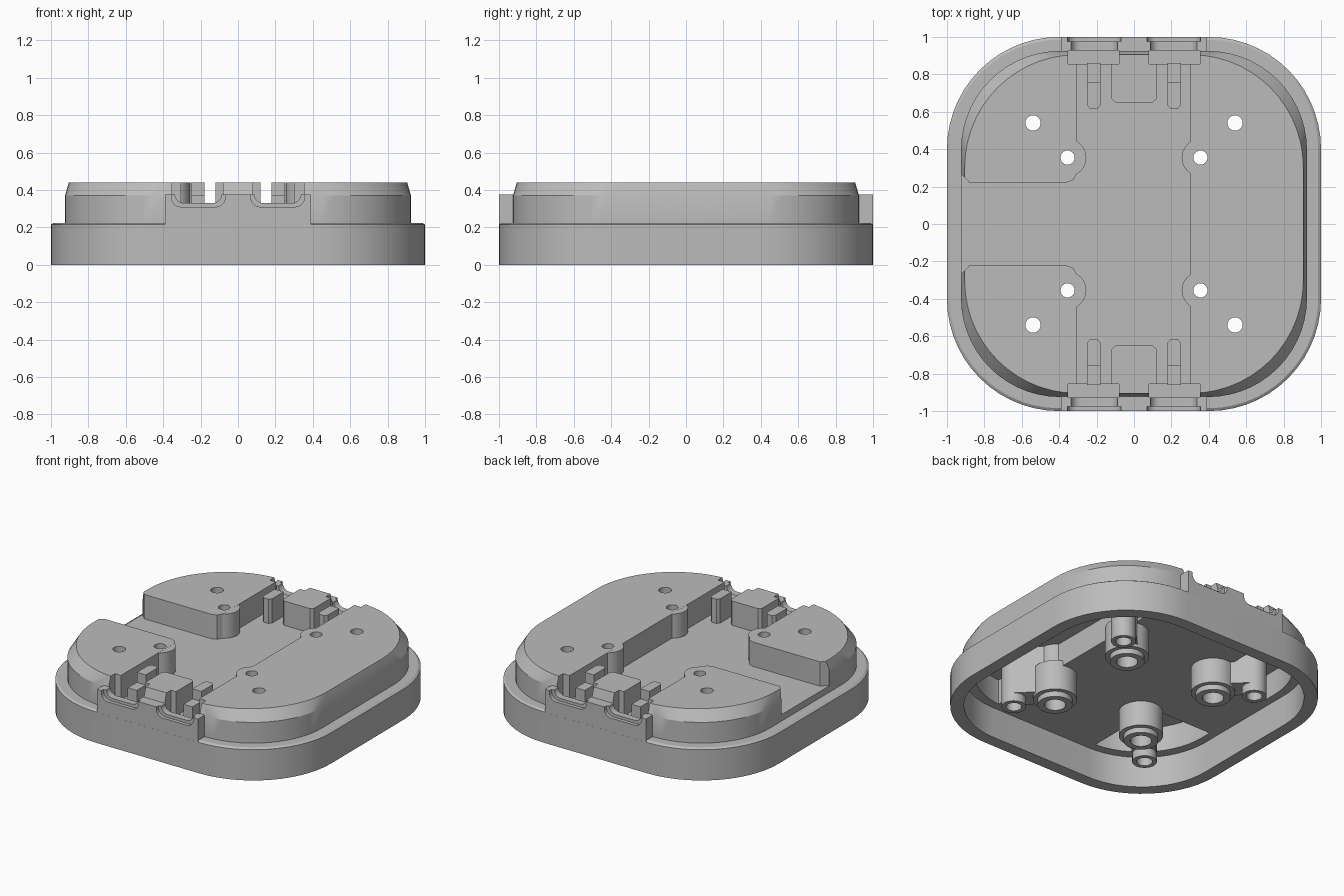
import bpy, bmesh, math

if "Cube" in bpy.data.objects:
    bpy.data.objects.remove(bpy.data.objects["Cube"], do_unlink=True)

grey = bpy.data.materials.new("plain grey")
grey.use_nodes = True
grey.diffuse_color = (0.5, 0.5, 0.5, 1)
grey.node_tree.nodes["Principled BSDF"].inputs["Base Color"].default_value = (0.5, 0.5, 0.5, 1)


def rounded_square(half, radius, steps=14):
    """Outline of a square with round corners."""
    c = half - radius
    pts = []
    for k, (sx, sy) in enumerate([(1, 1), (-1, 1), (-1, -1), (1, -1)]):
        for i in range(steps + 1):
            a = (k + i / steps) * math.pi / 2
            pts.append((sx * c + radius * math.cos(a), sy * c + radius * math.sin(a)))
    return pts


def circle(x, y, r, n=32):
    return [(x + r * math.cos(2 * math.pi * i / n), y + r * math.sin(2 * math.pi * i / n))
            for i in range(n)]


def rect(x0, x1, y0, y1):
    return [(x0, y0), (x1, y0), (x1, y1), (x0, y1)]


def loft(name, rings):
    """Solid skinned through (outline, z) rings."""
    bm = bmesh.new()
    loops = [[bm.verts.new((x, y, z)) for x, y in pts] for pts, z in rings]
    n = len(loops[0])
    for a, b in zip(loops, loops[1:]):
        for i in range(n):
            j = (i + 1) % n
            bm.faces.new((a[i], a[j], b[j], b[i]))
    bm.faces.new(loops[0][::-1])
    bm.faces.new(loops[-1])
    bmesh.ops.recalc_face_normals(bm, faces=bm.faces)
    mesh = bpy.data.meshes.new(name)
    bm.to_mesh(mesh)
    bm.free()
    obj = bpy.data.objects.new(name, mesh)
    bpy.context.collection.objects.link(obj)
    mesh.materials.append(grey)
    return obj


def prism(name, pts, z0, z1):
    return loft(name, [(pts, z0), (pts, z1)])


def combine(obj, tool, operation="DIFFERENCE"):
    """Apply a boolean and remove the tool."""
    mod = obj.modifiers.new("boolean", "BOOLEAN")
    mod.operation = operation
    mod.solver = "EXACT"
    mod.object = tool
    bpy.context.view_layer.objects.active = obj
    bpy.ops.object.modifier_apply(modifier=mod.name)
    bpy.data.objects.remove(tool, do_unlink=True)


def notch(cx, half, bottom, y0, y1):
    """U-shaped cutter running along y."""
    r = 0.05
    prof = [(cx + half, 0.6), (cx - half, 0.6)]
    for k, sx in ((2, -1), (3, 1)):
        for i in range(7):
            a = (k + i / 6) * math.pi / 2
            prof.append((cx + sx * (half - r) + r * math.cos(a), bottom + r + r * math.sin(a)))
    tool = prism("notch_cutter", prof, y0, y1)
    for v in tool.data.vertices:
        x, z, y = v.co
        v.co = (x, y, z)
    tool.data.flip_normals()
    return tool


FLOOR, TOP = 0.27, 0.44

# Stepped outer shell
body = loft("base_body", [
    (rounded_square(1.0, 0.6), 0), (rounded_square(1.0, 0.6), 0.215),
    (rounded_square(0.985, 0.585), 0.225), (rounded_square(0.925, 0.53), 0.225),
    (rounded_square(0.925, 0.53), 0.37), (rounded_square(0.905, 0.6), TOP)])

# Raised pads on the front and back walls
for s in (-1, 1):
    combine(body, prism("pad", rect(-0.39, 0.39, *sorted((s * 0.88, s * 0.9998))), 0.1, 0.375), "UNION")

# Sunken channel, leaving a centre block at each end
half = [(0.3, 0.92), (0.12, 0.92), (0.12, 0.67), (0.1, 0.65),
        (-0.1, 0.65), (-0.12, 0.67), (-0.12, 0.92), (-0.305, 0.92),
        (-0.305, 0.27), (-0.325, 0.235), (-0.36, 0.222), (-0.88, 0.222), (-0.92, 0.265), (-1.1, 0.265)]
channel = half + [(x, -y) for x, y in reversed(half)]
combine(body, prism("channel_cutter", channel, FLOOR, 0.6))

# Socket pockets and U notches through the pads
for sy in (-1, 1):
    for sx in (-1, 1):
        x0, x1 = sorted((sx * 0.08, sx * 0.352))
        y0, y1 = sorted((sy * 0.855, sy * 0.928))
        combine(body, prism("pocket_cutter", rect(x0, x1, y0, y1), 0.255, 0.6))
        for hw, low, near in ((0.125, 0.33, 0.9), (0.143, 0.31, 0.975)):
            y0, y1 = sorted((sy * near, sy * 1.1))
            combine(body, notch(sx * 0.212, hw, low, y0, y1))

# Hollow underside, deeper beneath the raised blocks
combine(body, prism("cavity_cutter", rounded_square(0.915, 0.52), -0.1, 0.215))
deep = prism("deep_cutter", rounded_square(0.86, 0.5), 0.1, 0.39)
combine(deep, prism("channel_keep", rect(-0.4, 0.4, -1.2, 1.2), 0, 0.6))
combine(deep, prism("branch_keep", rect(-1.2, 0, -0.28, 0.28), 0, 0.6))
combine(body, deep)

# Screw bosses with webs, then their holes
corners = [(sx, sy) for sx in (-1, 1) for sy in (-1, 1)]
for sx, sy in corners:
    ix, iy, ox, oy = sx * 0.355, sy * 0.355, sx * 0.54, sy * 0.54
    wx, wy = -sy * 0.055, sx * 0.055
    web = [(ix + wx, iy + wy), (ix - wx, iy - wy), (ox - wx, oy - wy), (ox + wx, oy + wy)]
    if sx * sy < 0:
        web = web[::-1]
    for pts, z0, z1 in ((web, 0.06, 0.41), (circle(ox, oy, 0.078), 0.002, 0.415),
                        (circle(ix, iy, 0.11), 0.003, 0.24), (circle(ix, iy, 0.14), 0.04, 0.25),
                        (circle(ix, iy, 0.1), 0.2, TOP - 0.0005)):
        combine(body, prism("boss", pts, z0, z1), "UNION")
for sx, sy in corners:
    for p, r, bore, depth in ((0.355, 0.038, 0.068, 0.16), (0.54, 0.041, 0.05, 0.1)):
        combine(body, prism("hole", circle(sx * p, sy * p, r, 24), -0.1, 0.6))
        combine(body, prism("bore", circle(sx * p, sy * p, bore, 24), -0.1, depth))

parts = [body]

# Stepped ribs beside the centre blocks
for sx, sy in corners:
    end = "front" if sy < 0 else "back"
    side = "left" if sx > 0 else "right"
    tall = [(0.18, 0.76), (0.18, 0.635), (0.195, 0.615), (0.235, 0.615), (0.25, 0.635), (0.25, 0.76)]
    parts.append(prism(f"{end}_{side}_rib", [(sx * x, sy * y) for x, y in tall], 0.25, TOP))
    parts.append(prism(f"{end}_{side}_rib_step",
                       [(sx * x, sy * y) for x, y in rect(0.18, 0.25, 0.75, 0.86)], 0.25, 0.37))

# Smooth curved walls, keep crisp edges
for obj in parts:
    bpy.ops.object.select_all(action="DESELECT")
    obj.select_set(True)
    bpy.context.view_layer.objects.active = obj
    bpy.ops.object.shade_smooth_by_angle(angle=math.radians(25))
